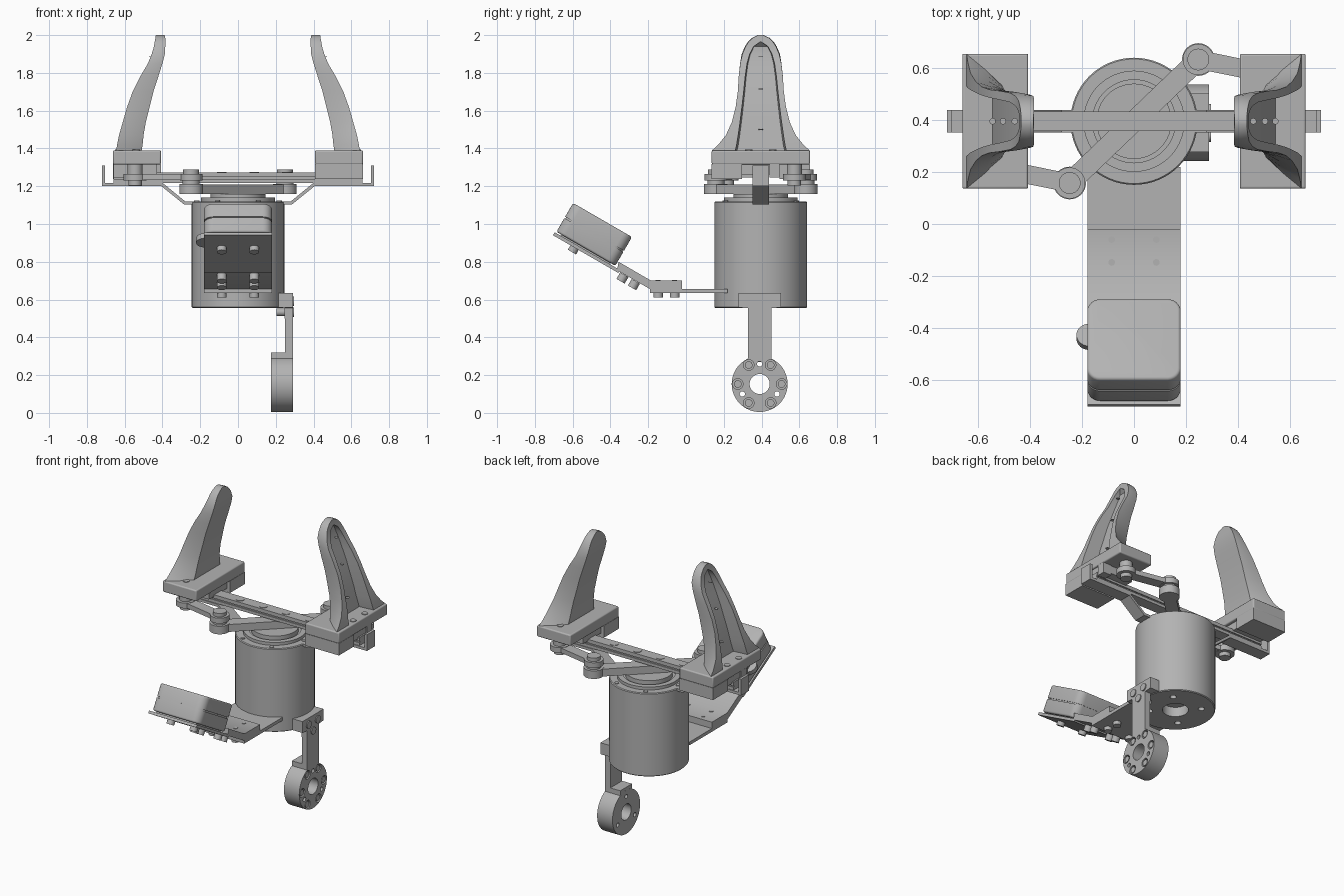
import bpy, bmesh, math
from mathutils import Matrix, Vector

if "Cube" in bpy.data.objects:
    bpy.data.objects.remove(bpy.data.objects["Cube"])

metal = bpy.data.materials.new("plain grey")
metal.use_nodes = True
GREY = (0.45, 0.45, 0.45, 1)
metal.diffuse_color = GREY
metal.node_tree.nodes["Principled BSDF"].inputs["Base Color"].default_value = GREY

C = 0.396                      # motor axis, y
PARTS = []
TURN = {"X": Matrix.Rotation(math.pi / 2, 4, "Y"), "Z": Matrix.Identity(4)}


def finish(name, bm, bevel=0, segments=3):
    bmesh.ops.recalc_face_normals(bm, faces=bm.faces)
    mesh = bpy.data.meshes.new(name)
    bm.to_mesh(mesh)
    bm.free()
    mesh.materials.append(metal)
    ob = bpy.data.objects.new(name, mesh)
    bpy.context.collection.objects.link(ob)
    PARTS.append(ob)
    if bevel:
        mod = ob.modifiers.new("round", "BEVEL")
        mod.width, mod.segments = bevel, segments
    return ob


def add_box(bm, lo, hi, mat=Matrix()):
    lo, hi = Vector(lo), Vector(hi)
    m = mat @ Matrix.Translation((lo + hi) / 2) @ Matrix.Diagonal((hi - lo).to_4d())
    m[3][3] = 1
    bmesh.ops.create_cube(bm, size=1, matrix=m)


def add_cyl(bm, at, r, h, axis="Z", n=32, mat=Matrix()):
    bmesh.ops.create_cone(bm, cap_ends=True, segments=n, radius1=r, radius2=r, depth=h,
                          matrix=mat @ Matrix.Translation(at) @ TURN[axis])


def box(name, lo, hi, bevel=0, mat=Matrix()):
    bm = bmesh.new()
    add_box(bm, lo, hi, mat)
    return finish(name, bm, bevel)


def cylinders(name, spots, r, h, axis="Z", n=24, mat=Matrix()):
    bm = bmesh.new()
    for at in spots:
        add_cyl(bm, at, r, h, axis, n, mat)
    return finish(name, bm)


def prism(name, pts, place, lo, hi):
    bm = bmesh.new()
    face = bm.faces.new([bm.verts.new(place(a, b, lo)) for a, b in pts])
    out = bmesh.ops.extrude_face_region(bm, geom=[face])["geom"]
    shift = Vector(place(0, 0, hi)) - Vector(place(0, 0, lo))
    bmesh.ops.translate(bm, vec=shift, verts=[v for v in out if isinstance(v, bmesh.types.BMVert)])
    return finish(name, bm)


def lathe(name, pts, mat, closed=False, n=64):
    bm = bmesh.new()
    vs = [bm.verts.new((r, 0, z)) for r, z in pts]
    es = [bm.edges.new(p) for p in zip(vs, vs[1:] + vs[:1] if closed else vs[1:])]
    bmesh.ops.spin(bm, geom=vs + es, axis=(0, 0, 1), cent=(0, 0, 0), angle=math.tau,
                   steps=n, use_duplicate=False)
    bmesh.ops.remove_doubles(bm, verts=bm.verts, dist=0.0005)
    bm.transform(mat)
    return finish(name, bm)


def cut(ob, cutter):
    mod = ob.modifiers.new("holes", "BOOLEAN")
    mod.operation, mod.object, mod.solver = "DIFFERENCE", cutter, "EXACT"
    bpy.context.view_layer.objects.active = ob
    bpy.ops.object.modifier_apply(modifier=mod.name)
    PARTS.remove(cutter)
    bpy.data.objects.remove(cutter)


def arm(name, p, q, half, r, z0, z1):
    p, q = Vector(p), Vector(q)
    d, mid = q - p, (p + q) / 2
    mat = Matrix.Translation((mid.x, mid.y, 0)) @ Matrix.Rotation(math.atan2(d.y, d.x), 4, "Z")
    bm = bmesh.new()
    add_box(bm, (-d.length / 2, -half, z0 + .002), (d.length / 2, half, z1 - .002), mat)
    for e in (p, q):
        add_cyl(bm, (e.x, e.y, (z0 + z1) / 2), r, z1 - z0)
    return finish(name, bm)


def ring_spots(count, r, start):
    angles = [math.radians(start) + math.tau * i / count for i in range(count)]
    return [(r * math.cos(a), r * math.sin(a)) for a in angles]


# Motor body with raised hub, bolt holes and bottom bore
motor = lathe("motor", [(0, .62), (.08, .62), (.08, .555), (.24, .555), (.245, .56), (.245, 1.115),
                        (.24, 1.12), (.195, 1.12), (.195, 1.14), (.16, 1.14), (.16, 1.13),
                        (.145, 1.13), (.145, 1.16), (0, 1.16)], Matrix.Translation((0, C, 0)))
cut(motor, cylinders("cutter", [(x, C + y, .56) for x, y in ring_spots(4, .16, 45)], .02, .05))
cylinders("motor_screws", [(x, C + y, 1.12) for x, y in ring_spots(6, .218, 0)], .014, .008)

# Crank on the hub
arm("crank", (-.248, .158), (.248, C + C - .158), .04, .063, 1.158, 1.212)

# Slide rail with grooved sides and flush screws
bm = bmesh.new()
for half, z0, z1 in ((.038, 1.218, 1.238), (.03, 1.236, 1.25), (.038, 1.248, 1.272)):
    add_box(bm, (-.66, C - half, z0), (.66, C + half, z1))
finish("rail", bm)
cylinders("rail_screws", [(x, C, 1.272) for x in (-.26, -.086, .086, .26)], .026, .006)

# Finger sections: height, outer x, inner x, half width, recess half width
SECTIONS = [(1.39, .645, .51, .258, .135), (1.42, .64, .505, .225, .128), (1.47, .63, .5, .185, .12),
            (1.54, .61, .488, .153, .11), (1.62, .587, .468, .133, .1), (1.7, .558, .448, .122, .091),
            (1.78, .518, .422, .117, .083), (1.85, .477, .4, .109, .073), (1.9, .457, .387, .097, .059),
            (1.94, .445, .385, .08, .038), (1.965, .441, .385, .064, .002), (1.985, .437, .385, .043, .001),
            (2, .435, .388, .012, .001)]


def finger(name, s):
    bm = bmesh.new()
    rows = []
    for z, xo, xi, w, wi in SECTIONS:
        xr = max(xi + .03, xo - .1) if wi > .01 else xo
        v = min(w, .1 + .25 * max(0, w - .1))
        half = [(xi, v), ((xi + xo) / 2, (v + w) / 2 + .004), (xo, w), (xo, wi), (xr, wi * .93)]
        loop = half + [(x, -y) for x, y in reversed(half)]
        rows.append([bm.verts.new((s * x, C + s * y, z)) for x, y in loop])
    n = len(rows[0])
    for a, b in zip(rows, rows[1:]):
        for i in range(n):
            j = (i + 1) % n
            bm.faces.new((a[i], a[j], b[j], b[i]))
    bm.faces.new(rows[0])
    bm.faces.new(rows[-1])
    return finish(name, bm)


# Two grippers, one the half-turn copy of the other
for side, s in (("left", 1), ("right", -1)):
    half_turn = Matrix.Translation((0, C, 0)) @ Matrix.Rotation(0 if s > 0 else math.pi, 4, "Z")

    def at(x, y, z):
        return half_turn @ Vector((x, y, z))

    finger(side + "_finger", s)
    box(side + "_finger_base", (.408, -.26, 1.315), (.662, .26, 1.39), .008, half_turn)
    box(side + "_side_block", (.408, -.26, 1.237), (.662, -.1, 1.318), 0, half_turn)
    box(side + "_carriage", (.43, -.105, 1.262), (.65, .095, 1.318), 0, half_turn)
    box(side + "_carriage_lip", (.6, .045, 1.245), (.66, .1, 1.318), 0, half_turn)
    cylinders(side + "_base_screws", [(.63, y, 1.39) for y in (-.063, .063)] + [(.54, .18, 1.39)],
              .02, .008, mat=half_turn)
    cylinders(side + "_finger_pins", [(.545, 0, 1.5), (.505, 0, 1.715), (.46, 0, 1.885)], .012,
              .004, mat=half_turn)

    # Link from crank end to gripper, with pivot bolts
    pin, end = at(.248, .238, 0), at(.545, .178, 0)
    arm(side + "_link", pin.xy, end.xy, .036, .06, 1.23, 1.266)
    cylinders(side + "_pivot_washer", [(pin.x, pin.y, 1.22)], .045, .03)
    cylinders(side + "_pivot_bolt", [(pin.x, pin.y, 1.277)], .042, .025)
    cylinders(side + "_link_post", [(end.x, end.y, 1.29)], .04, .06)
    cylinders(side + "_link_bolt", [(end.x, end.y, 1.218)], .036, .027)

    # Bent strip holding the rail
    prism(side + "_rail_bracket",
          [(s * x, z) for x, z in ((.72, 1.31), (.72, 1.2), (.405, 1.2), (.285, 1.103), (.2, 1.103),
                                   (.2, 1.12), (.28, 1.12), (.4, 1.218), (.703, 1.218), (.703, 1.31))],
          lambda a, b, c: (a, c, b), C - .043, C + .043)

# Mount leg with flange ring
HUB = (.175, .39, .153)
ring = lathe("flange_ring", [(.053, 0), (.148, 0), (.148, .115), (.053, .115)],
             Matrix.Translation(HUB) @ TURN["X"], closed=True)


def on_ring(count, r, start, x):
    return [(x, HUB[1] + a, HUB[2] + b) for a, b in ring_spots(count, r, start)]


cut(ring, cylinders("cutter", on_ring(6, .116, 0, .29), .028, .05, "X"))
cut(ring, cylinders("cutter", on_ring(3, .106, 90, .23), .014, .3, "X"))
cylinders("flange_bolts", on_ring(6, .116, 0, .275), .02, .025, "X")
box("leg_strap", (.25, .327, .285), (.29, .453, .6))
box("leg_foot", (.176, .327, .27), (.252, .453, .32))
prism("leg_tab", [(.277, .635), (.277, .558), (.327, .555), (.327, .5), (.453, .5), (.453, .555),
                  (.503, .558), (.503, .635)], lambda a, b, c: (c, a, b), .247, .29)
box("leg_pad", (.215, .277, .558), (.25, .503, .635))
cylinders("leg_bolts", [(.291, .342, .59), (.291, .438, .59), (.291, .39, .533)], .025, .012, "X")
cylinders("leg_nut", [(.228, .39, .533)], .02, .05, "X")

# Sensor shelf and inclined arm
box("shelf", (-.18, -.19, .635), (.18, .22, .657))
prism("shelf_arm", [(-.02, .7), (-.02, .655), (-.19, .655), (-.365, .755), (-.357, .8), (-.185, .7)],
      lambda a, b, c: (c, a, b), -.18, .18)
cylinders("shelf_bolts", [(x, y, .625) for x in (-.086, .086) for y in (-.06, -.148)], .025, .028)
cylinders("shelf_screws", [(x, y, .7) for x in (-.086, .086) for y in (-.06, -.148)], .013, .006)

# Sensor box, tilted, in two shells with a seam
tilt = Matrix.Translation((0, -.486, .945)) @ Matrix.Rotation(math.radians(-30), 4, "X")


def shell(name, z0, z1, inset):
    bm = bmesh.new()
    add_box(bm, (-.18 + inset, -.18 + inset, z0), (.18 - inset, .18 - inset, z1))
    upright = [e for e in bm.edges if abs(e.verts[0].co.z - e.verts[1].co.z) > .01]
    bmesh.ops.bevel(bm, geom=upright, offset=.05, segments=6, profile=.5, affect="EDGES")
    if not inset:
        far = max(z0, z1, key=abs)
        rim = [e for e in bm.edges if all(abs(v.co.z - far) < .001 for v in e.verts)]
        bmesh.ops.bevel(bm, geom=rim, offset=.012, segments=3, profile=.5, affect="EDGES")
    bm.transform(tilt)
    return finish(name, bm)


shell("sensor_lower_shell", -.088, -.004, 0)
shell("sensor_seam", -.01, .01, .006)
shell("sensor_upper_shell", .004, .088, 0)
cylinders("sensor_knob", [(-.172, .06, -.002)], .05, .03, mat=tilt)
box("sensor_plate", (-.18, -.187, -.113), (.18, .212, -.095), 0, tilt)
box("sensor_pad", (-.15, -.15, -.097), (.15, .15, -.085), 0, tilt)
cylinders("sensor_bolts", [(x, -.055, -.125) for x in (-.086, .086)], .025, .03, mat=tilt)
cylinders("arm_bolts", [(x, y, -.125) for x in (-.086, .086) for y in (.245, .315)],
          .025, .04, mat=tilt)

# Smooth round surfaces, keep hard edges
bpy.ops.object.select_all(action="DESELECT")
for ob in PARTS:
    ob.select_set(True)
bpy.context.view_layer.objects.active = PARTS[0]
bpy.ops.object.shade_smooth_by_angle(angle=math.radians(32))
